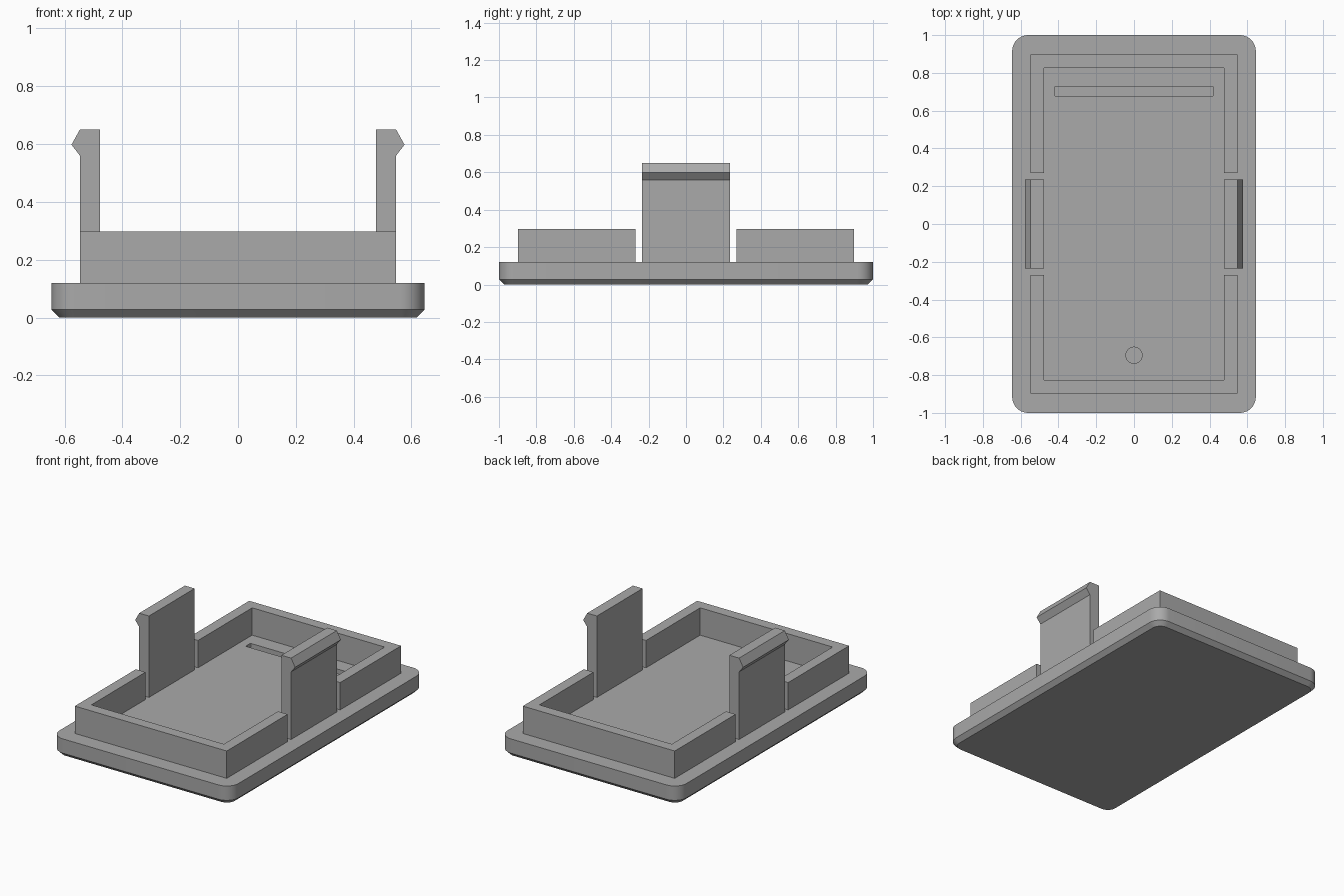
import bpy, bmesh, math

cube = bpy.data.objects.get("Cube")
if cube:
    bpy.data.objects.remove(cube, do_unlink=True)

# Single plastic colour
grey = bpy.data.materials.new("grey plastic")
grey.use_nodes = True
colour = (0.4, 0.4, 0.4, 1)
grey.diffuse_color = colour
grey.node_tree.nodes["Principled BSDF"].inputs["Base Color"].default_value = colour

TOP = 0.12                      # upper face of the plate
OUT_X, OUT_Y, WALL = 0.547, 0.897, 0.07


def rounded_rect(hx, hy, r, steps=10):
    """Outline of a rectangle with rounded corners, anticlockwise."""
    pts = []
    for quarter, (sx, sy) in enumerate([(1, 1), (-1, 1), (-1, -1), (1, -1)]):
        for i in range(steps + 1):
            a = (quarter + i / steps) * math.pi / 2
            pts.append((sx * (hx - r) + r * math.cos(a), sy * (hy - r) + r * math.sin(a)))
    return pts


def loft(name, rings):
    """Solid skinned through matching rings of points, capped at both ends."""
    bm = bmesh.new()
    loops = [[bm.verts.new(p) for p in ring] for ring in rings]
    for a, b in zip(loops, loops[1:]):
        for i in range(len(a)):
            j = (i + 1) % len(a)
            bm.faces.new((a[i], a[j], b[j], b[i]))
    bm.faces.new(loops[0])
    bm.faces.new(loops[-1])
    bmesh.ops.recalc_face_normals(bm, faces=bm.faces)
    mesh = bpy.data.meshes.new(name)
    bm.to_mesh(mesh)
    bm.free()
    mesh.materials.append(grey)
    obj = bpy.data.objects.new(name, mesh)
    bpy.context.collection.objects.link(obj)
    return obj


def prism(name, outline, z0, z1):
    return loft(name, [[(x, y, z) for x, y in outline] for z in (z0, z1)])


# Base plate with rounded corners and a chamfered underside
chamfer = 0.027
layers = [(chamfer, 0), (0, chamfer), (0, TOP)]
plate = loft("base_plate", [
    [(x, y, z) for x, y in rounded_rect(0.645 - c, 1 - c, 0.085 - c)] for c, z in layers])

# Shallow slot and round socket sunk into the plate
slot = prism("slot_cutter", [(x, y + 0.703) for x, y in rounded_rect(0.42, 0.025, 0.006, 3)], 0.06, 0.2)
socket = prism("socket_cutter", [(x, y - 0.695) for x, y in rounded_rect(0.043, 0.043, 0.043)], 0.06, 0.2)
for cutter in (slot, socket):
    cut = plate.modifiers.new("recess", "BOOLEAN")
    cut.operation = "DIFFERENCE"
    cut.solver = "EXACT"
    cut.object = cutter
bpy.context.view_layer.objects.active = plate
plate.select_set(True)
for mod in list(plate.modifiers):
    bpy.ops.object.modifier_apply(modifier=mod.name)
for cutter in (slot, socket):
    bpy.data.objects.remove(cutter, do_unlink=True)
bpy.ops.object.shade_smooth_by_angle(angle=math.radians(30))

# U-shaped rim walls at the front and back
for name, side in (("front_rim", -1), ("back_rim", 1)):
    half = [(OUT_X, 0.27), (OUT_X, OUT_Y), (-OUT_X, OUT_Y), (-OUT_X, 0.27)]
    ix, iy = OUT_X - WALL, OUT_Y - WALL
    half += [(-ix, 0.27), (-ix, iy), (ix, iy), (ix, 0.27)]
    prism(name, [(x, y * side) for x, y in half], TOP, 0.298)

# Snap clips with an outward barb
profile = [(OUT_X - WALL, TOP), (OUT_X, TOP), (OUT_X, 0.56),
           (0.576, 0.598), (OUT_X, 0.65), (OUT_X - WALL, 0.65)]
for name, side in (("left_clip", 1), ("right_clip", -1)):
    loft(name, [[(x * side, y, z) for x, z in profile] for y in (-0.235, 0.235)])
